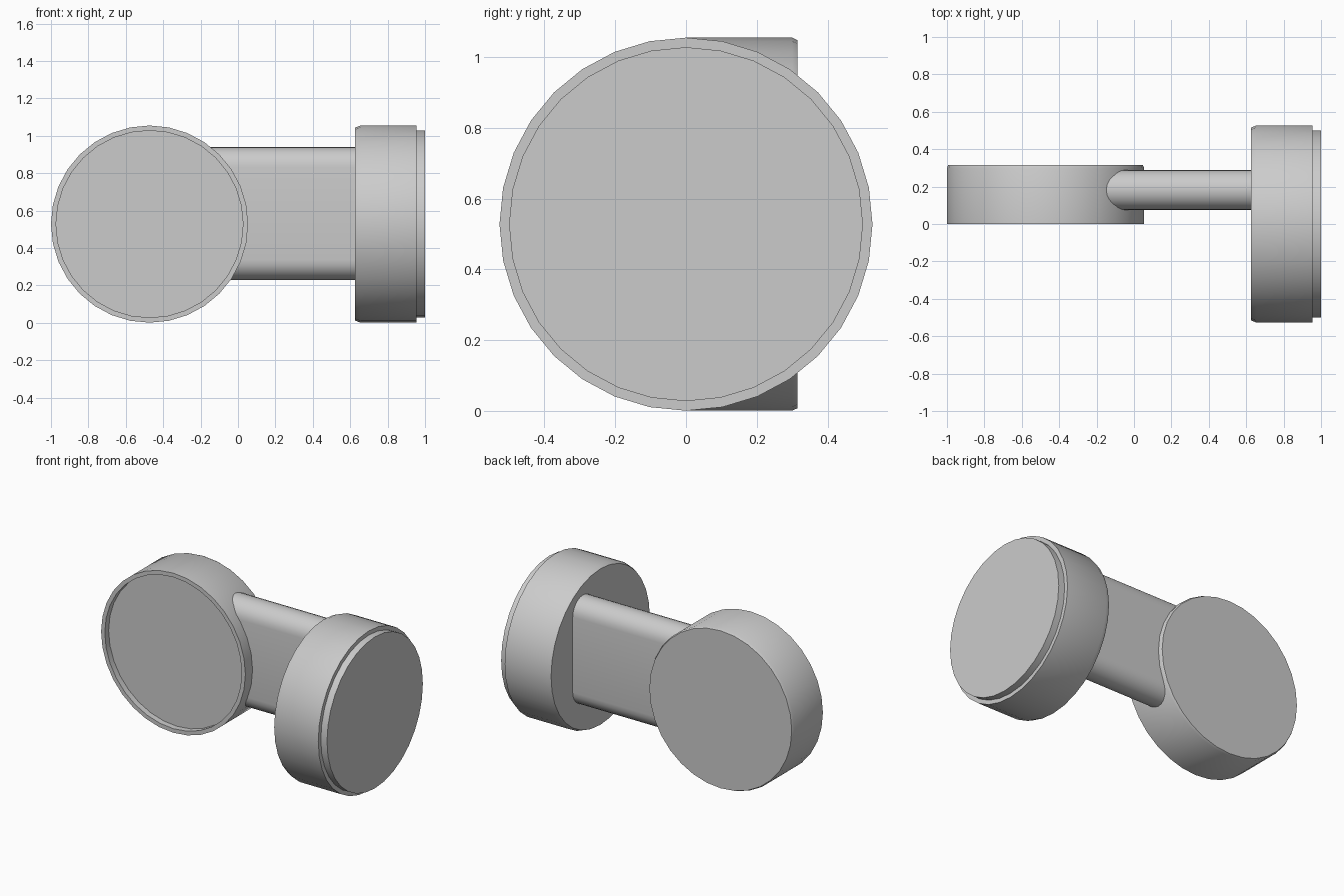
import bpy, bmesh, math
from mathutils import Matrix

cube = bpy.data.objects.get("Cube")
if cube:
    bpy.data.objects.remove(cube)

grey = bpy.data.materials.new("plain_grey")
grey.use_nodes = True
colour = (0.6, 0.6, 0.6, 1)
grey.diffuse_color = colour
grey.node_tree.nodes["Principled BSDF"].inputs["Base Color"].default_value = colour

SIDES = 32
HEIGHT = 0.528


def finish(name, bm, matrix):
    bmesh.ops.recalc_face_normals(bm, faces=bm.faces)
    mesh = bpy.data.meshes.new(name)
    bm.to_mesh(mesh)
    bm.free()
    mesh.transform(matrix)
    mesh.materials.append(grey)
    obj = bpy.data.objects.new(name, mesh)
    bpy.context.collection.objects.link(obj)
    bpy.ops.object.select_all(action="DESELECT")
    obj.select_set(True)
    bpy.context.view_layer.objects.active = obj
    bpy.ops.object.shade_smooth_by_angle(angle=math.radians(30))
    return obj


def lathe(name, profile, matrix):
    """Rings of (radius, height) joined along local z, capped at both ends."""
    bm = bmesh.new()
    rings = []
    for r, h in profile:
        rings.append([bm.verts.new((r * math.cos(a), r * math.sin(a), h))
                      for a in (math.tau * i / SIDES for i in range(SIDES))])
    for low, high in zip(rings, rings[1:]):
        for i in range(SIDES):
            j = (i + 1) % SIDES
            bm.faces.new((low[i], low[j], high[j], high[i]))
    bm.faces.new(rings[0])
    bm.faces.new(rings[-1])
    return finish(name, bm, matrix)


# Socket disc facing the front, with a shallow recess
lathe("socket_disc",
      [(0.5, -0.04), (0.5, 0), (0.527, 0), (0.527, -0.3), (0.52, -0.315)],
      Matrix.Translation((-0.473, 0, HEIGHT)) @ Matrix.Rotation(math.pi / 2, 4, "X"))

# Plug disc facing sideways, with a raised boss
lathe("plug_disc",
      [(0.515, 0.625), (0.527, 0.655), (0.527, 0.955), (0.5, 0.955), (0.5, 1.0)],
      Matrix.Translation((0, 0, HEIGHT)) @ Matrix.Rotation(math.pi / 2, 4, "Y"))

# Connecting bar with rounded top and bottom
bm = bmesh.new()
radius, half, steps = 0.107, 0.248, 12
outline = []
for side in (1, -1):
    for i in range(steps + 1):
        a = math.pi * i / steps
        outline.append((side * radius * math.cos(a), side * (half + radius * math.sin(a))))
start = bm.faces.new([bm.verts.new((-0.3, y, z)) for y, z in outline])
extruded = bmesh.ops.extrude_face_region(bm, geom=[start], use_keep_orig=True)
moved = [v for v in extruded["geom"] if isinstance(v, bmesh.types.BMVert)]
bmesh.ops.translate(bm, verts=moved, vec=(0.95, 0, 0))
finish("connecting_bar", bm, Matrix.Translation((0, 0.182, 0.585)))
